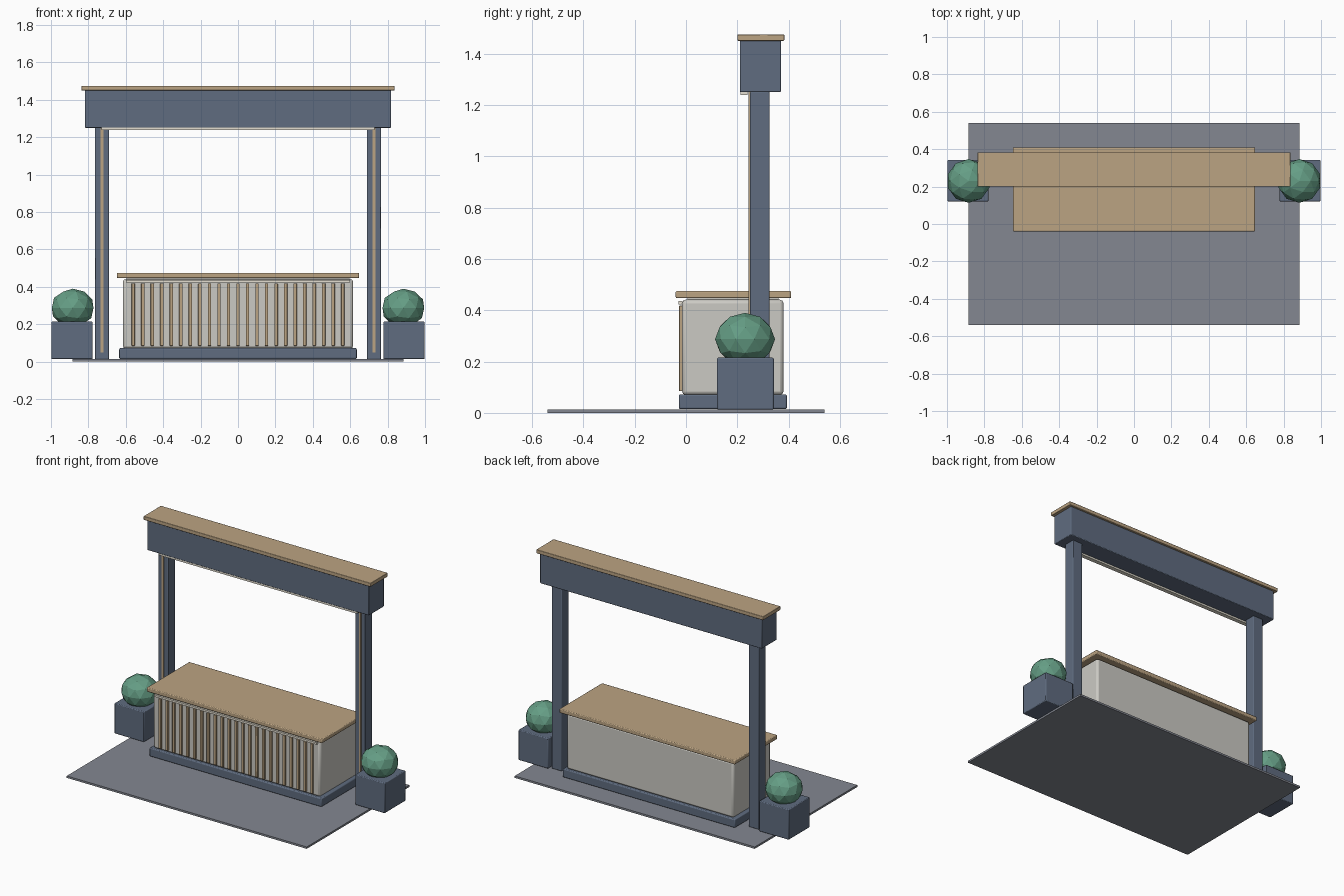
import bpy

default = bpy.data.objects.get("Cube")
if default:
    bpy.data.objects.remove(default, do_unlink=True)


def make_material(name, rgb):
    mat = bpy.data.materials.new(name)
    mat.use_nodes = True
    colour = (*rgb, 1.0)
    mat.diffuse_color = colour
    mat.node_tree.nodes["Principled BSDF"].inputs["Base Color"].default_value = colour
    return mat


slate = make_material("slate blue", (0.115, 0.15, 0.215))
wood = make_material("light wood", (0.50, 0.37, 0.225))
cream = make_material("warm white panel", (0.60, 0.59, 0.55))
glow = make_material("pale light strip", (0.78, 0.74, 0.64))
paving = make_material("grey floor", (0.23, 0.245, 0.285))
leaf = make_material("leaf green", (0.13, 0.34, 0.235))


def box(name, x, y, z, mat, bevel=0.0):
    """Box from (min, max) ranges, with optional rounded edges."""
    ranges = (x, y, z)
    bpy.ops.mesh.primitive_cube_add(size=1, location=[(a + b) / 2 for a, b in ranges])
    obj = bpy.context.object
    obj.name = name
    obj.scale = [b - a for a, b in ranges]
    bpy.ops.object.transform_apply(location=False, rotation=False, scale=True)
    obj.data.materials.append(mat)
    if bevel:
        mod = obj.modifiers.new("rounded edges", "BEVEL")
        mod.width = bevel
        mod.segments = 2
        bpy.ops.object.shade_smooth_by_angle()
    return obj


def wide(half):
    return (-half, half)


# Floor
box("floor_mat", wide(0.885), wide(0.54), (0, 0.013), paving)

# Counter
box("counter_plinth", wide(0.635), (-0.028, 0.393), (0.015, 0.072), slate, 0.006)
box("counter_body", wide(0.615), (-0.015, 0.38), (0.07, 0.441), cream, 0.014)
box("counter_core", wide(0.595), (0.005, 0.36), (0.43, 0.45), cream)
box("counter_top", wide(0.647), (-0.04, 0.41), (0.447, 0.475), wood, 0.005)
box("counter_light", wide(0.6), (-0.03, -0.014), (0.423, 0.436), glow)

# Front slats
slat_count = 23
for i in range(slat_count):
    x = -0.56 + 1.12 * i / (slat_count - 1)
    box("front_slat", (x - 0.009, x + 0.009), (-0.027, -0.012), (0.085, 0.418), wood, 0.002)

# Overhead sign beam
box("header_beam", wide(0.818), (0.21, 0.37), (1.25, 1.452), slate, 0.004)
box("header_cap", wide(0.837), (0.2, 0.383), (1.45, 1.475), wood, 0.003)
box("header_light", wide(0.73), (0.212, 0.24), (1.238, 1.252), glow)

# Posts, planters and shrubs on both sides
for side, label in ((-1, "right"), (1, "left")):
    def across(inner, outer):
        return tuple(sorted((side * inner, side * outer)))

    box(label + "_post", across(0.69, 0.764), (0.25, 0.325), (0.013, 1.252), slate, 0.004)
    box(label + "_post_trim", across(0.72, 0.734), (0.244, 0.252), (0.05, 1.25), wood)
    box(label + "_planter", across(0.778, 0.997), (0.121, 0.342), (0.013, 0.215), slate, 0.005)
    bpy.ops.mesh.primitive_ico_sphere_add(
        subdivisions=2, radius=0.117, location=(side * 0.884, 0.23, 0.287))
    shrub = bpy.context.object
    shrub.name = label + "_shrub"
    shrub.scale.z = 0.88
    shrub.data.materials.append(leaf)
